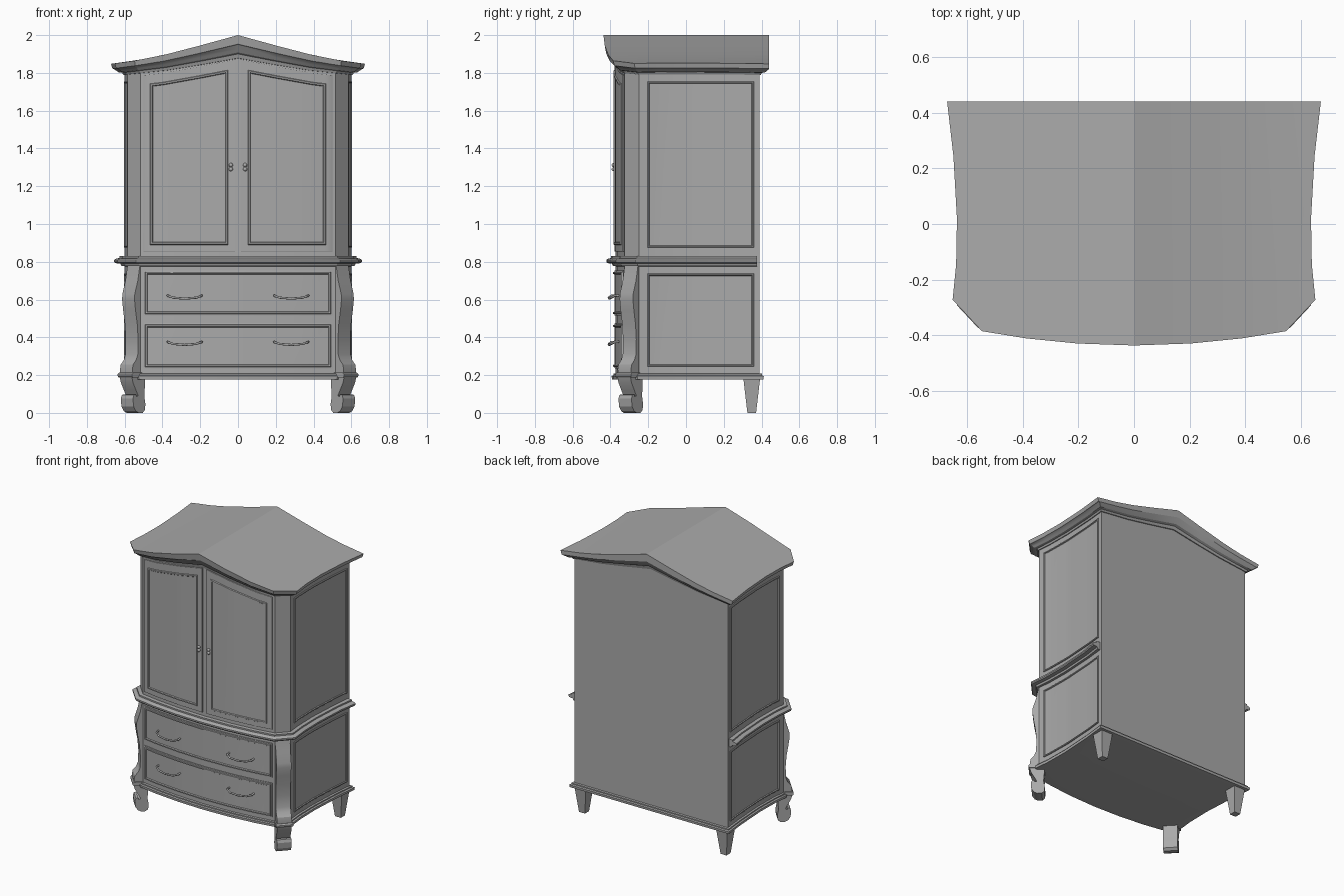
import bpy, bmesh, math
from mathutils import Vector

if "Cube" in bpy.data.objects:
    bpy.data.objects.remove(bpy.data.objects["Cube"])

grey = bpy.data.materials.new("plain_grey")
grey.use_nodes = True
grey.diffuse_color = (0.4, 0.4, 0.4, 1)
grey.node_tree.nodes["Principled BSDF"].inputs["Base Color"].default_value = (0.4, 0.4, 0.4, 1)


def finish(name, bm):
    bmesh.ops.recalc_face_normals(bm, faces=bm.faces)
    mesh = bpy.data.meshes.new(name)
    bm.to_mesh(mesh)
    bm.free()
    mesh.materials.append(grey)
    obj = bpy.data.objects.new(name, mesh)
    bpy.context.collection.objects.link(obj)
    bpy.ops.object.select_all(action='DESELECT')
    obj.select_set(True)
    bpy.context.view_layer.objects.active = obj
    bpy.ops.object.shade_smooth_by_angle(angle=math.radians(25))
    return obj


def skin(name, rings, cap):
    """Joins equal rings of points and closes both ends with the cap faces."""
    bm = bmesh.new()
    loops = [[bm.verts.new(p) for p in ring] for ring in rings]
    n = len(loops[0])
    for a, b in zip(loops, loops[1:]):
        for i in range(n):
            j = (i + 1) % n
            bm.faces.new((a[i], a[j], b[j], b[i]))
    for loop in (loops[0], loops[-1]):
        for face in cap:
            bm.faces.new([loop[i] for i in face])
    return finish(name, bm)


def interp(points, t):
    for (a, va), (b, vb) in zip(points, points[1:]):
        if t <= b:
            return va + (vb - va) * (t - a) / (b - a)
    return points[-1][1]


# Plan of the cabinet: flat back, waisted sides, cut corners, bowed front
BACK = [(0, .39), (.2, .39), (.38, .39), (.515, .39)]
SIDE = [(.6, .39), (.585, .25), (.572, .02), (.575, -.15), (.585, -.25)]
FRONT = [(.515, -.325), (.38, -.347), (.2, -.365), (0, -.372)]
HALF = BACK + SIDE + FRONT
PLAN = [Vector(p) for p in HALF + [(-x, y) for x, y in HALF[-2:0:-1]]]
N = len(PLAN)
HALF_CAP = [(i, i + 1, 11 - i, 12 - i) for i in range(3)] + [tuple(range(3, 10))]
PLAN_CAP = HALF_CAP + [tuple(-i % N for i in f) for f in HALF_CAP]


def front_y(x):
    return interp(FRONT[::-1], abs(x))


def side_x(y):
    return interp([(b, a) for a, b in SIDE[::-1]], y)


def roof(x):
    return interp([(0, 2), (.2, 1.945), (.4, 1.893), (.56, 1.862), (.67, 1.848)], abs(x))


def eave(x):
    return roof(x) - .1 + .045 * min(abs(x) / .56, 1)


def plan_ring(offset, height, back_limit=1):
    """Plan outline pushed outwards; height is a number or a function of x."""
    ring = []
    for i, p in enumerate(PLAN):
        d1 = (p - PLAN[i - 1]).normalized()
        d2 = (PLAN[(i + 1) % N] - p).normalized()
        n1, n2 = Vector((-d1.y, d1.x)), Vector((-d2.y, d2.x))
        q = p + offset * (n1 + n2) / (1 + n1.dot(n2))
        z = height(q.x) if callable(height) else height
        ring.append((q.x, min(q.y, back_limit), z))
    return ring


# Carcass
skin("cabinet_body", [plan_ring(0, .18), plan_ring(0, lambda x: eave(x) + .01)], PLAN_CAP)

# Pitched cornice and roof
cornice = [(-.01, -.25), (.006, -.22), (.012, 0), (.028, .08), (.038, .25),
           (.052, .48), (.058, .52), (.065, 1)]
skin("cornice", [plan_ring(o, lambda x, t=t: eave(x) + t * (roof(x) - eave(x)), .44)
                 for o, t in cornice], PLAN_CAP)

# Waist moulding, stopping short of the back
waist = [(-.01, .775), (.015, .778), (.02, .79), (.045, .793), (.05, .8),
         (.05, .81), (.04, .817), (.025, .82), (.025, .83), (-.01, .832)]
skin("waist_moulding", [plan_ring(o, z, .375) for o, z in waist], PLAN_CAP)

# Base moulding
base = [(-.01, .176), (.02, .178), (.022, .195), (.012, .199), (.012, .207), (-.01, .212)]
skin("base_moulding", [plan_ring(o, z) for o, z in base], PLAN_CAP)


def panel(name, place, u0, u1, z0, top, steps, cols=15):
    """Panel bent over a surface; steps are (inset, raised height) pairs."""
    rings = []
    for inset, h in steps:
        us = [u0 + inset + (u1 - u0 - 2 * inset) * i / (cols - 1) for i in range(cols)]
        rings.append([place(u, h, z0 + inset) for u in us]
                     + [place(u, h, top(u) - inset) for u in us[::-1]])
    m = 2 * cols
    skin(name, rings, [(i, i + 1, m - 2 - i, m - 1 - i) for i in range(cols - 1)])


def on_front(u, h, z):
    return (u, front_y(u) - h, z)


SLAB = [(0, -.01), (0, .007), (.002, .008)]
BEAD = [(0, -.005), (0, .01), (.003, .015), (.011, .015), (.015, .009), (.019, .009)]
DRAWER = [(0, -.01), (0, .005), (.008, .006), (.01, .014), (.018, .014), (.022, .007), (.026, .007)]
SIDE_BEAD = [(0, -.008), (0, .005), (.003, .008), (.009, .008), (.012, .002), (.016, .002)]

# Doors, side panels and door knobs
for s, label in ((1, "left"), (-1, "right")):
    def mirrored_front(u, h, z, s=s):
        return (s * u, front_y(u) - h, z)

    def on_side(u, h, z, s=s):
        return (s * (side_x(u) + h), u, z)

    panel(label + "_door", mirrored_front, .015, .5, .855, lambda x: eave(x) - .025, SLAB)
    panel(label + "_door_panel", mirrored_front, .052, .465, .89, lambda x: eave(x) - .075, BEAD)
    panel(label + "_upper_side_panel", on_side, -.205, .36, .875, lambda y: 1.755, SIDE_BEAD)
    panel(label + "_lower_side_panel", on_side, -.205, .36, .245, lambda y: .738, SIDE_BEAD)
    bm = bmesh.new()
    for z in (1.29, 1.312):
        ball = bmesh.ops.create_uvsphere(bm, u_segments=12, v_segments=8, radius=.011)
        bmesh.ops.translate(bm, verts=ball["verts"], vec=(s * .038, front_y(.038) - .012, z))
    finish(label + "_door_knob", bm)

# Drawers with sagging bar handles
for label, z0, z1, grip in (("upper", .515, .755, .61), ("lower", .235, .475, .365)):
    panel(label + "_drawer", on_front, -.5, .5, z0, lambda x, z1=z1: z1, DRAWER, 21)
    for s, hand in ((1, "left"), (-1, "right")):
        curve = bpy.data.curves.new(label + "_" + hand + "_handle", 'CURVE')
        curve.dimensions = '3D'
        curve.bevel_depth = .006
        curve.bevel_resolution = 2
        curve.use_fill_caps = True
        shape = [(-.09, 0, .012), (-.09, .03, .01), (-.06, .046, 0), (0, .05, -.005),
                 (.06, .046, 0), (.09, .03, .01), (.09, 0, .012)]
        line = curve.splines.new('POLY')
        line.points.add(len(shape) - 1)
        for pt, (u, h, dz) in zip(line.points, shape):
            x = s * .282 + u
            pt.co = (*on_front(x, h, grip + dz), 1)
        line.use_smooth = True
        curve.materials.append(grey)
        bpy.context.collection.objects.link(bpy.data.objects.new(curve.name, curve))

# Cut corner frame: outward and sideways directions
corner_a, corner_b = Vector(SIDE[-1]), Vector(FRONT[0])
middle = (corner_a + corner_b) / 2
across = (corner_a - corner_b).normalized()
outward = Vector((across.y, -across.x))


def corner_piece(name, s, profile, width):
    """Profile of (outward, z) points extruded across the cut corner."""
    rings = []
    for w in (-width / 2, width / 2):
        pts = [middle + outward * d + across * w for d, z in profile]
        rings.append([(s * p.x, p.y, z) for p, (d, z) in zip(pts, profile)])
    skin(name, rings, [tuple(range(len(profile)))])


POST = [(.003, .78), (.018, .7), (.04, .63), (.042, .6), (.034, .54), (.022, .47), (.016, .39),
        (.018, .31), (.03, .28), (.052, .255), (.057, .23), (.055, .2), (-.03, .2), (-.03, .78)]
KNEE = [(-.03, .187), (.06, .187), (.067, .195), (.067, .205), (.058, .213), (-.03, .213)]
FOOT = [(.06, .19), (.052, .16), (.03, .12), (.014, .09), (.026, .085), (.03, .098), (.045, .095),
        (.052, .075), (.048, .035), (.032, .01), (.01, 0), (-.018, 0), (-.034, .015),
        (-.038, .045), (-.03, .09), (-.034, .14), (-.036, .19)]

# Curved front posts with scroll feet, and tapered back legs
for s, label in ((1, "left"), (-1, "right")):
    corner_piece(label + "_front_post", s, POST, .096)
    corner_piece(label + "_front_knee", s, KNEE, .112)
    corner_piece(label + "_front_foot", s, FOOT, .094)
    leg = []
    for half, z in ((.023, 0), (.044, .18)):
        leg.append([(s * .553 + a * half, .348 + b * half, z)
                    for a, b in ((-1, -1), (1, -1), (1, 1), (-1, 1))])
    skin(label + "_back_leg", leg, [(0, 1, 2, 3)])
